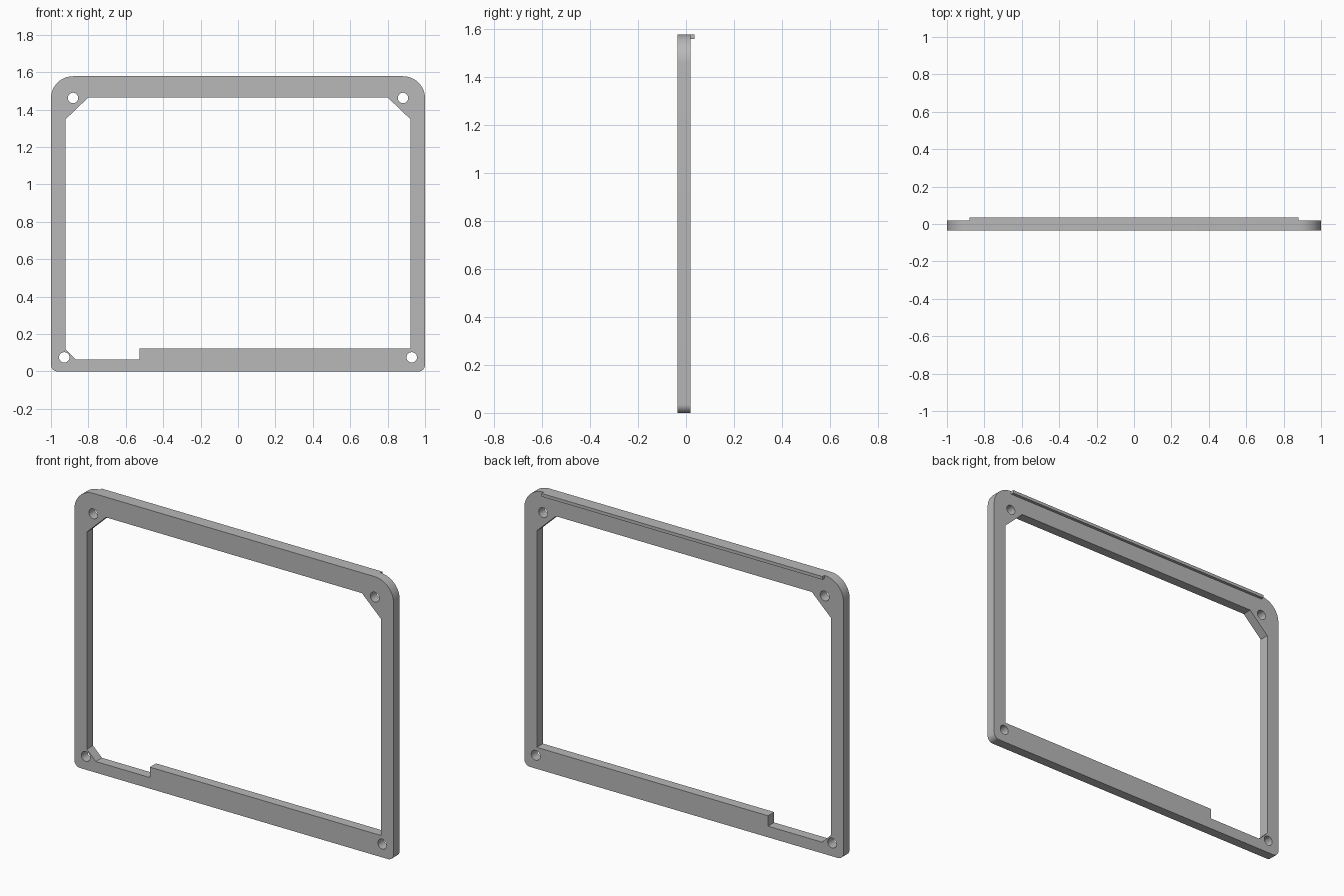
import bpy, bmesh, math
from mathutils import Vector

cube = bpy.data.objects.get("Cube")
if cube:
    bpy.data.objects.remove(cube, do_unlink=True)

FRONT, BACK, LIP_BACK = -0.036, 0.019, 0.036
HEIGHT = 1.578

grey = bpy.data.materials.new("plain grey")
colour = (0.48, 0.48, 0.48, 1)
grey.diffuse_color = colour
grey.use_nodes = True
grey.node_tree.nodes["Principled BSDF"].inputs["Base Color"].default_value = colour


def arc(cx, cz, radius, start, sweep, steps):
    """Points along an arc in the x-z plane, angles in degrees."""
    angles = [math.radians(start + sweep * i / steps) for i in range(steps + 1)]
    return [(cx + radius * math.cos(a), cz + radius * math.sin(a)) for a in angles]


def extruded_plate(name, loops, y0, y1):
    """Fill closed x-z loops (outer first, then openings) and extrude along y."""
    bm = bmesh.new()
    edges = []
    for loop in loops:
        verts = [bm.verts.new((x, y0, z)) for x, z in loop]
        edges += [bm.edges.new((v, verts[i - 1])) for i, v in enumerate(verts)]
    bmesh.ops.triangle_fill(bm, use_beauty=True, edges=edges, normal=Vector((0, -1, 0)))
    region = bmesh.ops.extrude_face_region(bm, geom=bm.faces[:], use_keep_orig=True)
    moved = [g for g in region["geom"] if isinstance(g, bmesh.types.BMVert)]
    bmesh.ops.translate(bm, vec=(0, y1 - y0, 0), verts=moved)
    bmesh.ops.recalc_face_normals(bm, faces=bm.faces[:])
    mesh = bpy.data.meshes.new(name)
    bm.to_mesh(mesh)
    bm.free()
    mesh.materials.append(grey)
    obj = bpy.data.objects.new(name, mesh)
    bpy.context.collection.objects.link(obj)
    bpy.ops.object.select_all(action="DESELECT")
    obj.select_set(True)
    bpy.context.view_layer.objects.active = obj
    bpy.ops.object.shade_smooth_by_angle(angle=math.radians(30))
    return obj


# Outer edge: large round corners on top, small ones at the bottom
big, small = 0.118, 0.035
outer = (arc(1 - big, HEIGHT - big, big, 0, 90, 16)
         + arc(big - 1, HEIGHT - big, big, 90, 90, 16)
         + arc(small - 1, small, small, 180, 90, 8)
         + arc(1 - small, small, small, 270, 90, 8))

# Window with chamfered corners and a stepped lower edge
side, top = 0.922, 1.463
window = [(side, 0.122), (side, 1.348), (0.802, top), (-0.802, top),
          (-side, 1.348), (-side, 0.118), (-0.866, 0.063),
          (-0.527, 0.063), (-0.527, 0.122)]

# Screw holes
holes = [arc(s * x, z, 0.028, 0, 345, 23)
         for s in (-1, 1) for x, z in ((0.882, 1.462), (0.929, 0.075))]

extruded_plate("bezel_frame", [outer, window] + holes, FRONT, BACK)

# Thin lip along the top of the back
lip = [(-0.88, HEIGHT - 0.018), (0.88, HEIGHT - 0.018), (0.88, HEIGHT), (-0.88, HEIGHT)]
extruded_plate("top_lip", [lip], BACK, LIP_BACK)
